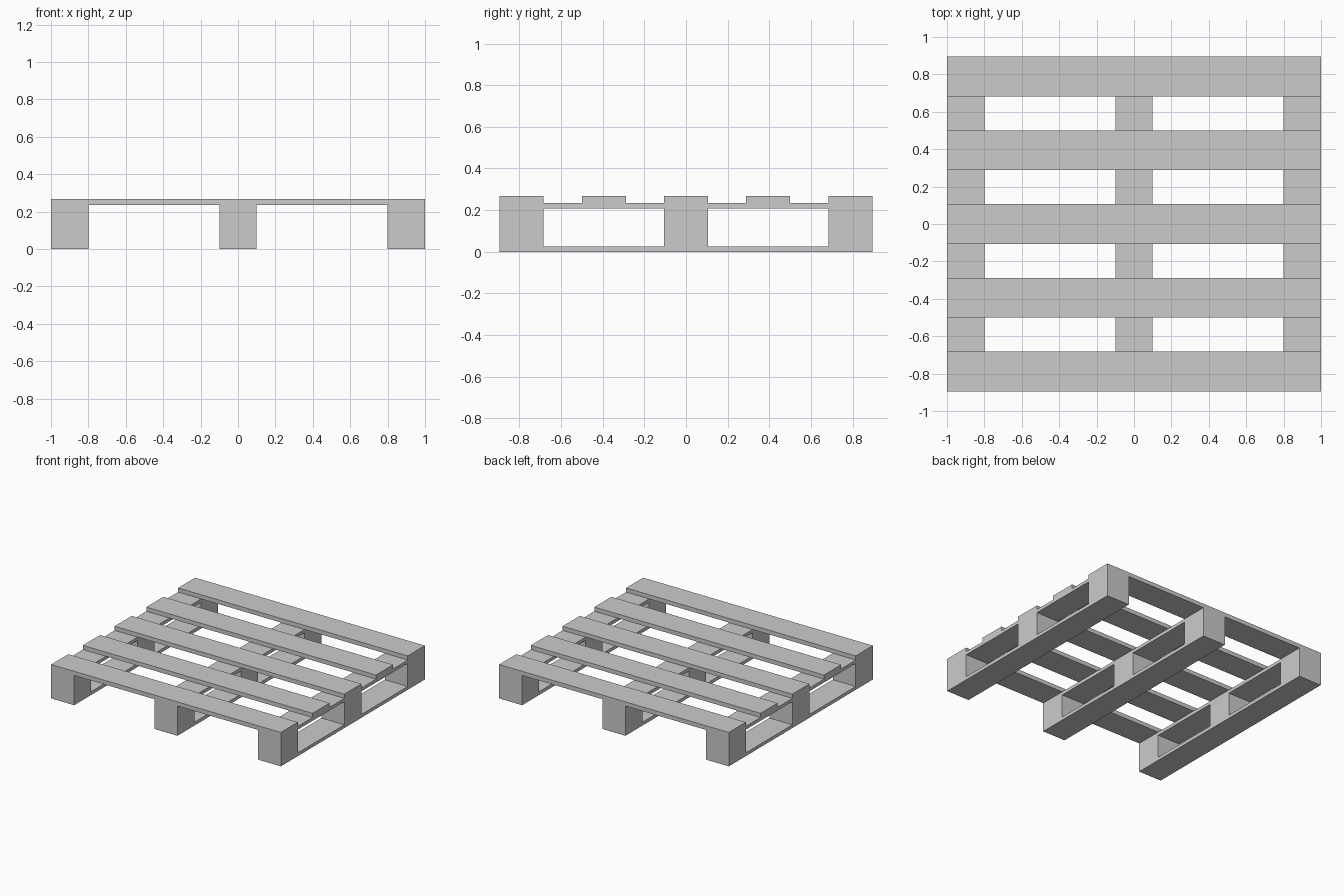
import bpy

if "Cube" in bpy.data.objects:
    bpy.data.objects.remove(bpy.data.objects["Cube"])

HALF_X, HALF_Y = 1.0, 0.895
BOARD_W, RUNNER_W = 0.212, 0.2
Z_SKID, Z_BLOCK, Z_STRINGER, Z_DECK = 0.026, 0.208, 0.234, 0.267


def box(name, x, y, width, depth, z0, z1):
    bpy.ops.mesh.primitive_cube_add(size=1, location=(x, y, (z0 + z1) / 2))
    ob = bpy.context.object
    ob.name = name
    ob.scale = (width, depth, z1 - z0)
    bpy.ops.object.transform_apply(location=False, rotation=False, scale=True)
    return ob


# Five deck boards running left to right
y_end = HALF_Y - BOARD_W / 2
for i in range(5):
    y = -y_end + i * y_end / 2
    box(f"deck_board_{i + 1}", 0, y, 2 * HALF_X, BOARD_W, Z_STRINGER, Z_DECK)

# Three runners front to back: skid board, three blocks, stringer board
x_end = HALF_X - RUNNER_W / 2
for side, x in (("left", -x_end), ("middle", 0), ("right", x_end)):
    box(f"{side}_skid_board", x, 0, RUNNER_W, 2 * HALF_Y, 0, Z_SKID)
    box(f"{side}_stringer_board", x, 0, RUNNER_W, 2 * HALF_Y, Z_BLOCK, Z_STRINGER)
    for place, y in (("front", -y_end), ("center", 0), ("back", y_end)):
        box(f"{side}_{place}_block", x, y, RUNNER_W, BOARD_W, Z_SKID, Z_BLOCK)
